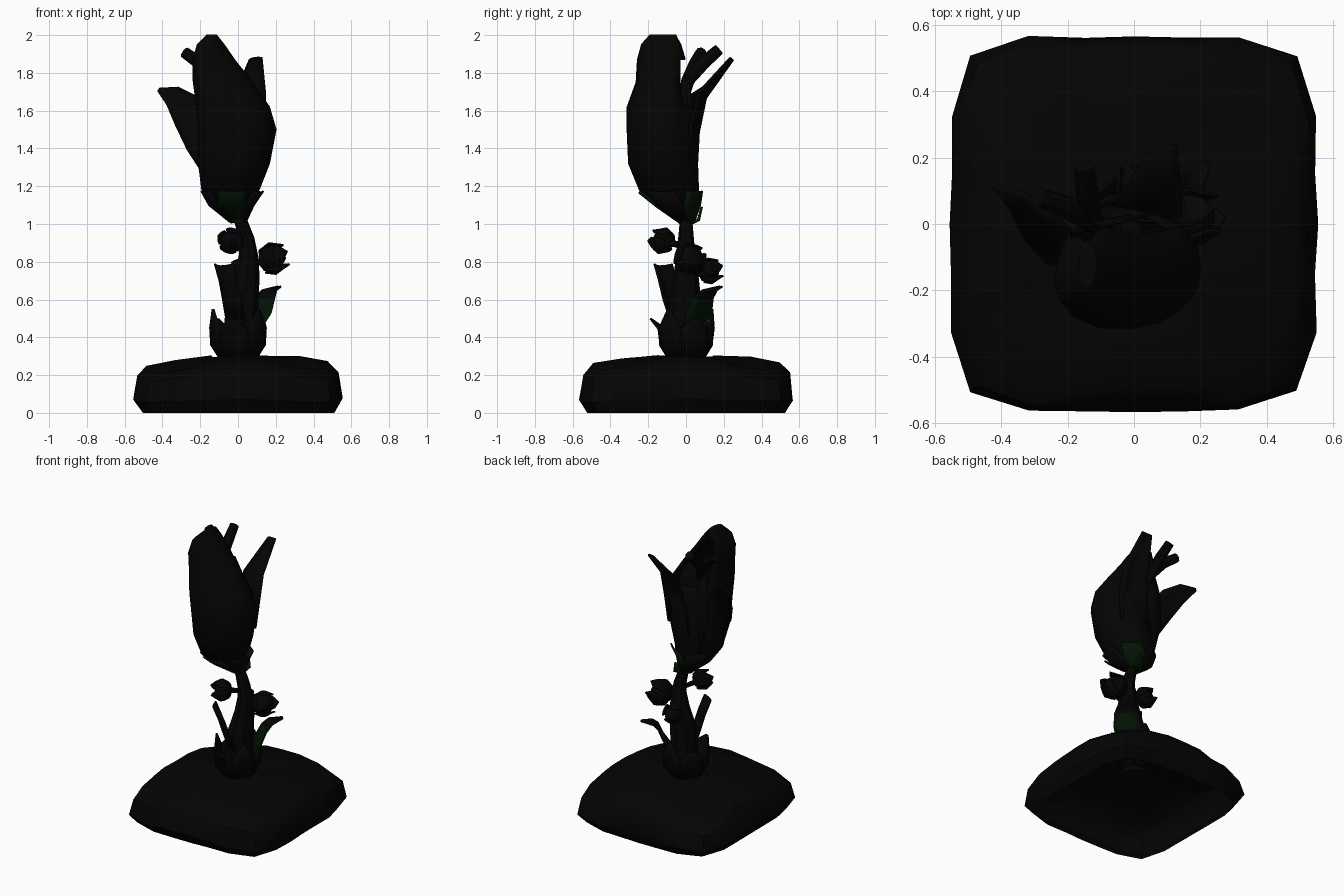
import bpy, bmesh, math, random
from mathutils import Vector

random.seed(4)
cube = bpy.data.objects.get("Cube")
if cube:
    bpy.data.objects.remove(cube)


def material(name, rgb):
    m = bpy.data.materials.new(name)
    m.use_nodes = True
    m.diffuse_color = (*rgb, 1)
    m.node_tree.nodes["Principled BSDF"].inputs["Base Color"].default_value = (*rgb, 1)
    return m


BLACK = material("charcoal_black", (0.0012, 0.0012, 0.0012))
GREEN = material("dark_green", (0.001, 0.0065, 0.001))
built = []


def finish(name, bm, mats=(BLACK,), thick=0):
    mesh = bpy.data.meshes.new(name)
    bm.to_mesh(mesh)
    bm.free()
    ob = bpy.data.objects.new(name, mesh)
    bpy.context.collection.objects.link(ob)
    for m in mats:
        mesh.materials.append(m)
    if thick:
        mod = ob.modifiers.new("thickness", "SOLIDIFY")
        mod.thickness = thick
        mod.offset = 0
    built.append(ob)
    return ob


def loft(rings, cap_start=True, cap_end=True):
    """Skin a list of closed rings of points."""
    bm = bmesh.new()
    vs = [[bm.verts.new(p) for p in ring] for ring in rings]
    n = len(vs[0])
    for a, b in zip(vs, vs[1:]):
        for i in range(n):
            j = (i + 1) % n
            bm.faces.new((a[i], a[j], b[j], b[i]))
    if cap_start:
        bm.faces.new(vs[0][::-1])
    if cap_end:
        bm.faces.new(vs[-1])
    bm.normal_update()
    return bm


def oval(z, cx, cy, rx, ry, bulge=0, n=16):
    """Ellipse whose front corner on the -x side is pushed out by bulge."""
    ring = []
    for i in range(n):
        t = 2 * math.pi * i / n
        k = 1 + bulge * max(0, math.cos(t - math.radians(225))) ** 5
        ring.append((cx + rx * k * math.cos(t), cy + ry * k * math.sin(t), z))
    return ring


def leaf(name, path, widths, side, cup=0.03, mats=(BLACK,), green_below=None):
    """Thin cupped sheet along a path; side is the width direction."""
    bm = bmesh.new()
    side = Vector(side).normalized()
    rows = []
    for i, (p, w) in enumerate(zip(path, widths)):
        p = Vector(p)
        along = Vector(path[min(i + 1, len(path) - 1)]) - Vector(path[max(i - 1, 0)])
        out = side.cross(along).normalized() * cup
        rows.append([bm.verts.new(p + side * w * s + out * (1 - s * s) * w / max(widths))
                     for s in (-1, -0.5, 0, 0.5, 1)])
    for a, b in zip(rows, rows[1:]):
        for i in range(4):
            f = bm.faces.new((a[i], a[i + 1], b[i + 1], b[i]))
            if green_below and f.calc_center_median().z < green_below:
                f.material_index = 1
    return finish(name, bm, mats, 0.01)


def tube(name, path, radii, n=8):
    rings = []
    for i, (p, r) in enumerate(zip(path, radii)):
        along = Vector(path[min(i + 1, len(path) - 1)]) - Vector(path[max(i - 1, 0)])
        turn = Vector((0, 0, 1)).rotation_difference(along)
        rings.append([Vector(p) + turn @ Vector(q) for q in oval(0, 0, 0, r, r, 0, n)])
    return finish(name, loft(rings))


# Pillow-shaped ground block, open underneath, drooping at corners and on the -x side
def block_ring(z, scale, n=24):
    ring = []
    for i in range(n):
        t = 2 * math.pi * i / n
        c, s = math.cos(t), math.sin(t)
        r = (abs(c) ** 6 + abs(s) ** 6) ** (-1 / 6)
        droop = 1 - (0.75 * (r - 1) - 0.05 * c) * (scale > 0.5)
        wob = random.uniform(-0.006, 0.006)
        ring.append(((0.55 * r * scale + wob) * c, (0.565 * r * scale + wob) * s,
                     z * droop + wob * (z > 0)))
    return ring


finish("ground_block", loft([block_ring(z, s) for z, s in (
    (0, 0.92), (0.07, 1), (0.21, 0.965), (0.265, 0.87), (0.292, 0.6), (0.3, 0.25))],
    cap_start=False))

# Stem
tube("stem", [(0, 0, 0.24), (0.01, 0, 0.4), (0.025, -0.005, 0.6), (0.05, 0, 0.74),
              (0.055, 0, 0.84), (0.045, 0, 0.92), (0.02, 0, 1), (-0.01, -0.02, 1.08)],
     [0.085, 0.09, 0.085, 0.065, 0.05, 0.042, 0.035, 0.035])

# Rosette of leaves at the foot of the stem, the front one leaning out
for i in range(6):
    t = math.radians(20 + 60 * i)
    c, s = math.cos(t), math.sin(t)
    top = 0.5 + 0.05 * (i % 2)
    reach = 0.19 if i == 4 else 0.14
    leaf(f"foot_leaf_{i + 1}",
         [(r * c, r * s, z) for r, z in ((0.07, 0.27), (0.115, 0.36), (0.13, 0.45), (reach, top))],
         (0.05, 0.085, 0.075, 0.008), (-s, c, 0), 0.02)

# Two larger stem leaves
leaf("upper_stem_leaf", [(-0.01, -0.03, 0.48), (-0.03, -0.07, 0.6), (-0.05, -0.095, 0.7),
                         (-0.075, -0.12, 0.79)],
     (0.07, 0.07, 0.068, 0.068), (1, -1, 0), 0.03)
leaf("side_stem_leaf", [(0.06, 0.03, 0.44), (0.11, 0.07, 0.53), (0.14, 0.09, 0.61),
                        (0.165, 0.125, 0.65), (0.22, 0.185, 0.67)],
     (0.08, 0.09, 0.075, 0.055, 0.012), (-1, 1, 0), 0.02, (BLACK, GREEN), 0.61)


# Round buds wrapped in short pointed scales, on short stalks
def bud(name, centre, r, root):
    c, root = Vector(centre), Vector(root)
    d = (c - root).normalized()
    bm = bmesh.new()
    bmesh.ops.create_uvsphere(bm, u_segments=10, v_segments=7, radius=r)
    bmesh.ops.translate(bm, vec=c, verts=bm.verts)
    finish(name, bm)
    tube(name + "_stalk", [root, c], (0.016, 0.02), 6)
    u = d.orthogonal().normalized()
    v = d.cross(u)
    for i in range(4):
        t = math.pi / 2 * i + 0.5
        o = u * math.cos(t) + v * math.sin(t)
        leaf(f"{name}_scale_{i + 1}", [c + (o * a + d * b) * r for a, b in (
            (0.75, -0.65), (1.02, 0.1), (0.8, 0.75), (0.75, 1.2))],
            (0.5 * r, 0.7 * r, 0.5 * r, 0.03 * r), d.cross(o), 0.006)


bud("front_bud", (-0.035, -0.12, 0.91), 0.057, (0.04, 0, 0.88))
bud("side_bud", (0.175, 0.02, 0.815), 0.072, (0.05, 0, 0.78))
bud("back_bud", (0.015, 0.12, 0.75), 0.057, (0.05, 0, 0.72))

# Flower cup and hood, open at the upper back
flower = loft([oval(*ring) for ring in (
    (1.02, 0, 0, 0.03, 0.03), (1.1, -0.04, -0.05, 0.09, 0.09),
    (1.18, -0.04, -0.09, 0.15, 0.155), (1.32, -0.02, -0.12, 0.185, 0.18, 0.08),
    (1.5, 0, -0.13, 0.2, 0.175, 0.18), (1.62, -0.02, -0.135, 0.185, 0.165, 0.22),
    (1.75, -0.07, -0.12, 0.145, 0.125, 0.35), (1.87, -0.12, -0.115, 0.1, 0.12, 0.4),
    (1.95, -0.14, -0.12, 0.065, 0.1, 0.35), (2.0, -0.14, -0.12, 0.025, 0.07))])
bmesh.ops.delete(flower, context="FACES", geom=[
    f for f in flower.faces if f.normal.y > 0.7 and f.calc_center_median().z > 1.6])
finish("flower_hood", flower, thick=0.008)

# Spreading petals
leaf("side_petal", [(-0.15, -0.12, 1.3), (-0.215, -0.08, 1.48), (-0.28, -0.01, 1.6),
                    (-0.345, 0.07, 1.675), (-0.42, 0.115, 1.71)],
     (0.06, 0.11, 0.1, 0.06, 0.01), (0.5, 0.3, 0.8), 0.015)
leaf("back_petal", [(0.03, 0.04, 1.32), (0.05, 0.05, 1.5), (0.06, 0.09, 1.68), (0.095, 0.245, 1.875)],
     (0.1, 0.1, 0.09, 0.035), (1, -0.2, 0.15), 0.03)
leaf("back_wall_petal", [(-0.05, 0.04, 1.16), (-0.06, 0.04, 1.4), (-0.07, 0.03, 1.62),
                         (-0.09, 0.01, 1.8)],
     (0.08, 0.13, 0.12, 0.06), (1, 0, 0), 0.02)

# Pair of curled tubes rising from the open back
for name, bend, end in (("left_curl", (-0.2, 0.05, 1.85), (-0.285, 0.08, 1.91)),
                        ("right_curl", (-0.14, 0.09, 1.85), (-0.15, 0.175, 1.925))):
    tube(name, [(-0.08, -0.03, 1.6), (-0.13, 0.01, 1.76), bend, end],
         (0.025, 0.035, 0.035, 0.03))

# Sepals under the flower, the front and back ones green
for i, (angle, colour) in enumerate(((-90, GREEN), (-18, BLACK), (55, GREEN),
                                     (126, BLACK), (198, BLACK))):
    t = math.radians(angle)
    c, s = math.cos(t), math.sin(t)
    leaf(f"sepal_{i + 1}", [(0.032 * c, 0.032 * s, 1.01), (-0.035 + 0.1 * c, -0.05 + 0.1 * s, 1.1),
                            (-0.03 + 0.15 * c, -0.085 + 0.16 * s, 1.175)],
         (0.03, 0.075, 0.07), (-s, c, 0), 0.01, (colour,))
leaf("curled_sepal", [(0.01, 0.03, 1.0), (0.02, 0.07, 1.02), (0.02, 0.085, 1.09)],
     (0.025, 0.03, 0.01), (1, 0, 0), 0.008, (GREEN,))

# Smooth shading with sharp edges kept
bpy.ops.object.select_all(action="DESELECT")
for ob in built:
    ob.select_set(True)
bpy.context.view_layer.objects.active = built[0]
bpy.ops.object.shade_smooth_by_angle(angle=math.radians(40))
